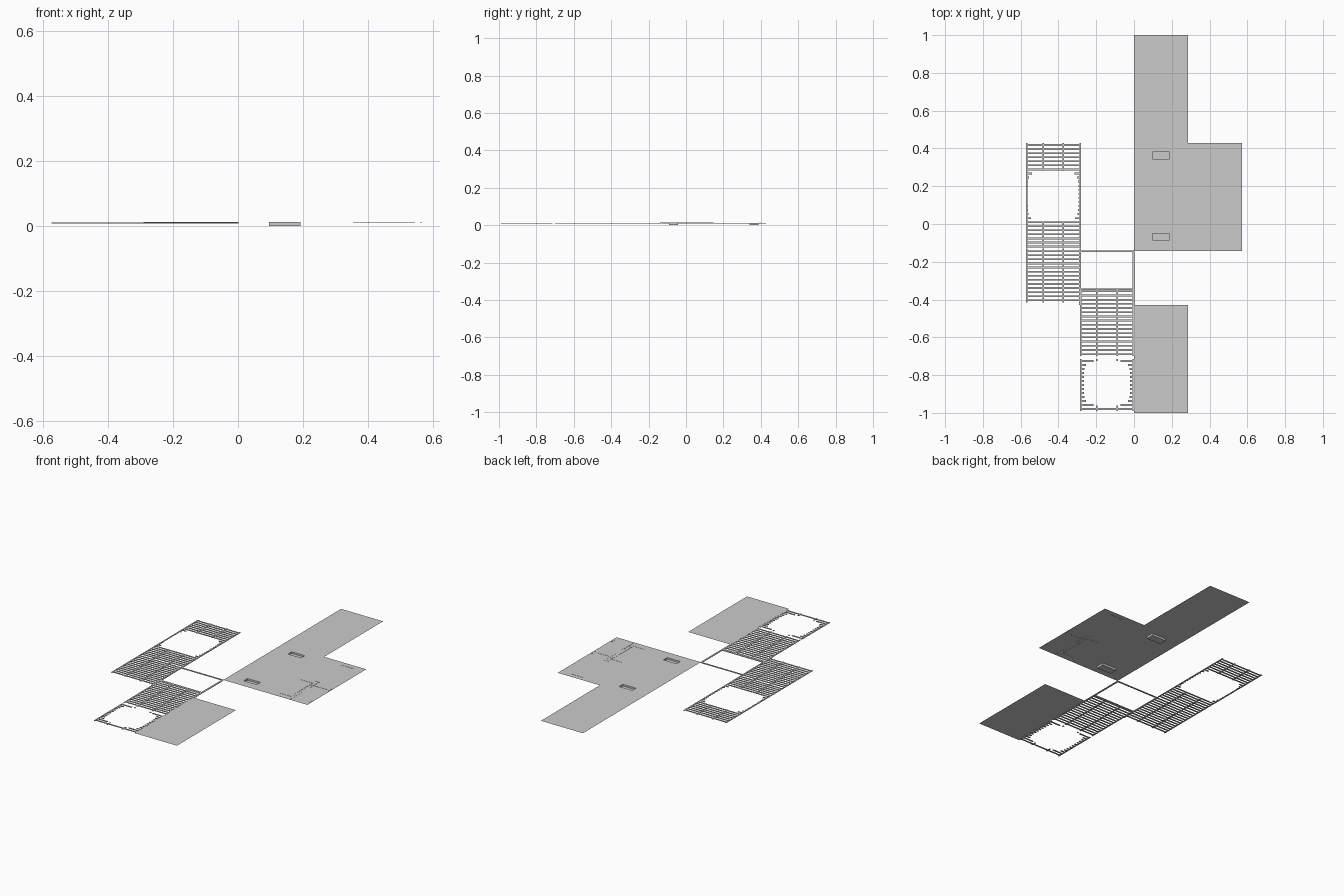
import bpy, bmesh

if "Cube" in bpy.data.objects:
    bpy.data.objects.remove(bpy.data.objects["Cube"])

T = 2 / 7            # floor tile size
Z = 0.0123           # floor level


def finish(name, bm):
    me = bpy.data.meshes.new(name)
    bm.to_mesh(me)
    bm.free()
    ob = bpy.data.objects.new(name, me)
    bpy.context.collection.objects.link(ob)
    return ob


def box(bm, x0, x1, y0, y1, z0, z1):
    m = bmesh.ops.create_cube(bm, size=1)
    for v in m['verts']:
        v.co = ((x0 + x1) / 2 + v.co.x * (x1 - x0),
                (y0 + y1) / 2 + v.co.y * (y1 - y0),
                (z0 + z1) / 2 + v.co.z * (z1 - z0))


def plate(name, x0, x1, y0, y1, holes=()):
    """Flat sheet split along hole edges, with hole cells left open."""
    xs = sorted({x0, x1, *[h[0] for h in holes], *[h[1] for h in holes]})
    ys = sorted({y0, y1, *[h[2] for h in holes], *[h[3] for h in holes]})
    bm = bmesh.new()
    for a, b in zip(xs, xs[1:]):
        for c, d in zip(ys, ys[1:]):
            mx, my = (a + b) / 2, (c + d) / 2
            if any(h[0] < mx < h[1] and h[2] < my < h[3] for h in holes):
                continue
            bm.faces.new([bm.verts.new(p) for p in
                          ((a, c, Z), (b, c, Z), (b, d, Z), (a, d, Z))])
    bmesh.ops.remove_doubles(bm, verts=bm.verts, dist=1e-5)
    return finish(name, bm)


# Solid floors, with two shallow pits
pits = [(0.095, 0.192, 0.34, 0.388), (0.095, 0.192, -0.09, -0.042)]
plate("floor_long", 0, T, -T / 2, 1, pits)
plate("floor_side", T, 2 * T, -T / 2, 1.5 * T)
plate("floor_front", 0, T, -1, -1.5 * T)

# Pit linings
for i, (x0, x1, y0, y1) in enumerate(pits):
    bm = bmesh.new()
    w = 0.004
    box(bm, x0, x1, y0, y1, 0, 0.002)
    box(bm, x0, x0 + w, y0, y1, 0.002, Z)
    box(bm, x1 - w, x1, y0, y1, 0.002, Z)
    box(bm, x0 + w, x1 - w, y0, y0 + w, 0.002, Z)
    box(bm, x0 + w, x1 - w, y1 - 2 * w, y1, 0.002, Z)
    finish(f"floor_pit_{i + 1}", bm)

# Thin strips lying in the side floor: x0, x1, y0, y1 of each centre line
strips = [(0.425, 0.5, 0.396, 0.396), (0.356, 0.43, 0.11, 0.11),
          (0.452, 0.452, 0.045, 0.143), (0.43, 0.452, 0.14, 0.14),
          (0.43, 0.54, 0.085, 0.085), (0.562, 0.562, 0.08, 0.112),
          (0.43, 0.43, -0.09, 0.1), (0.356, 0.43, -0.102, -0.102),
          (0.452, 0.452, -0.135, -0.033), (0.43, 0.452, -0.085, -0.085),
          (0.562, 0.562, -0.105, -0.075)]
bm = bmesh.new()
for a, b, c, d in strips:
    box(bm, a - 0.003, b + 0.003, c - 0.003, d + 0.003, Z - 0.001, Z + 0.001)
finish("floor_strips", bm)


def grating(name, x0, x1, y0, y1, n, z, hole=None):
    """Cross bars over four rails; hole = (cx, cy, half x, half y)."""
    bm = bmesh.new()
    h, w = 0.003, 0.0045

    def half_gap(t, r_cross, r_along):
        # rounded-square opening
        u = abs(t) / r_along
        return r_cross * (1 - u ** 5) ** 0.2 if u < 1 else 0

    for i in range(n):
        y = y0 + (i + 0.5) * (y1 - y0) / n
        g = half_gap(y - hole[1], hole[2], hole[3]) if hole else 0
        if g:
            box(bm, x0, hole[0] - g, y - w, y + w, z - h, z)
            box(bm, hole[0] + g, x1, y - w, y + w, z - h, z)
        else:
            box(bm, x0, x1, y - w, y + w, z - h, z)
    for k in range(4):
        x = x0 + 0.003 + (x1 - x0 - 0.006) * (0, 0.31, 0.69, 1)[k]
        g = half_gap(x - hole[0], hole[3], hole[2]) if hole else 0
        spans = [(y0, hole[1] - g), (hole[1] + g, y1)] if g else [(y0, y1)]
        for a, b in spans:
            box(bm, x - 0.004, x + 0.004, a, b, z - h - 0.0005, z - 0.0005)
    return finish(name, bm)


# Walkway gratings, two of them with large rounded openings
L, R = (-2 * T, -T + 0.003), (-T, 0)
grating("left_grating_rear", *L, -0.13, 1.5 * T, 26, 0.0115,
        (-1.5 * T, 0.147, 0.134, 0.134))
grating("left_grating_front", *L, -0.415, -0.133, 13, 0.0115)
grating("middle_grating", *R, -0.70, -0.345, 16, 0.0125)
grating("front_grating", *R, -0.99, -0.715, 13, 0.0115,
        (-T / 2, -0.842, 0.122, 0.118))

# Open frame around the gap ahead of the middle grating
bm = bmesh.new()
box(bm, -T, 0, -0.148, -0.139, 0.009, 0.0125)
box(bm, -0.008, 0.002, -0.43, -0.148, 0.009, 0.0125)
box(bm, -T - 0.005, -T + 0.004, -0.43, -0.148, 0.009, 0.0125)
box(bm, -T + 0.004, -0.008, -0.350, -0.341, 0.009, 0.0125)
finish("open_frame", bm)
